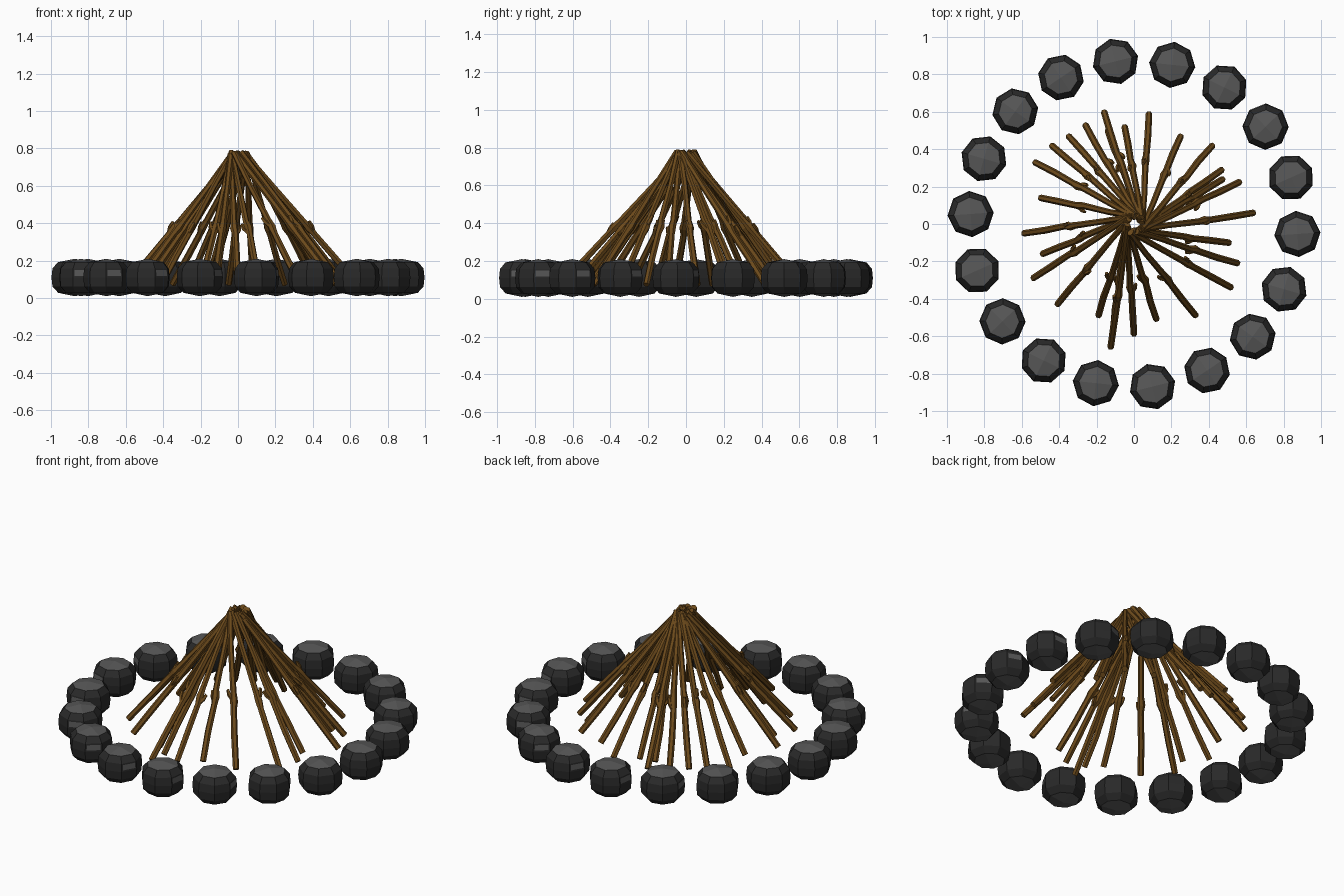
import bpy, bmesh, math, random
from mathutils import Vector

if "Cube" in bpy.data.objects:
    bpy.data.objects.remove(bpy.data.objects["Cube"])

random.seed(4)


def material(name, rgb):
    m = bpy.data.materials.new(name)
    m.diffuse_color = (*rgb, 1)
    m.use_nodes = True
    m.node_tree.nodes["Principled BSDF"].inputs["Base Color"].default_value = m.diffuse_color
    return m


DARK = material("dark_stone", (0.022, 0.022, 0.022))
LIGHT = material("light_stone", (0.095, 0.095, 0.095))
WOOD = material("brown_wood", (0.150, 0.068, 0.011))


def add_object(name, bm, mats):
    bmesh.ops.recalc_face_normals(bm, faces=bm.faces[:])
    me = bpy.data.meshes.new(name)
    bm.to_mesh(me)
    bm.free()
    for m in mats:
        me.materials.append(m)
    ob = bpy.data.objects.new(name, me)
    bpy.context.collection.objects.link(ob)
    return ob


# Ring stone: eight-sided rounded block with pale caps and a pale chip
def stone_mesh():
    bm = bmesh.new()
    rings = []
    for r, z in ((0.088, -0.082), (0.119, -0.048), (0.124, 0.0), (0.119, 0.048), (0.090, 0.082)):
        ring = []
        for i in range(8):
            a = math.radians(7.5 + 45 * i)
            ring.append(bm.verts.new((r * math.cos(a), r * math.sin(a), z)))
        rings.append(ring)
    chip = None
    for k in range(4):
        for i in range(8):
            j = (i + 1) % 8
            f = bm.faces.new((rings[k][i], rings[k][j], rings[k + 1][j], rings[k + 1][i]))
            if k == 2 and i == 1:
                chip = f
    # Caps of four quads around a slightly raised centre
    for ring, z in ((rings[0], -0.1), (rings[-1], 0.1)):
        c = bm.verts.new((0, 0, z))
        for i in range(0, 8, 2):
            f = bm.faces.new((c, ring[i], ring[i + 1], ring[(i + 2) % 8]))
            f.material_index = 1
    bm.normal_update()
    bmesh.ops.inset_individual(bm, faces=[chip], thickness=0.012)
    chip.material_index = 1
    return bm


for i in range(18):
    a = math.radians(96.5 - 20 * i)
    ob = add_object("ring_stone", stone_mesh(), (DARK, LIGHT))
    ob.location = (0.875 * math.cos(a), 0.875 * math.sin(a), 0.11)
    ob.rotation_euler = (0, 0, a)


# Tapered six-sided rod through a list of (point, radius)
def rod(bm, stations, sides=6):
    axis = (stations[-1][0] - stations[0][0]).normalized()
    u = axis.cross(Vector((0, 0, 1))).normalized()
    v = axis.cross(u)
    prev = None
    for n, (p, r) in enumerate(stations):
        ring = []
        for i in range(sides):
            a = math.tau * i / sides
            ring.append(bm.verts.new(p + r * (math.cos(a) * u + math.sin(a) * v)))
        if prev:
            for i in range(sides):
                j = (i + 1) % sides
                bm.faces.new((prev[i], prev[j], ring[j], ring[i]))
        if n in (0, len(stations) - 1):
            bm.faces.new(ring)
        prev = ring


# Foot positions of the sticks, seen from above
FEET = ((-.16, .60), (-.26, .53), (-.35, .47), (-.53, .33), (-.50, .14), (-.59, -.05),
        (-.54, -.29), (-.49, -.16), (-.41, -.43), (-.19, -.49), (-.125, -.66), (-.11, -.56),
        (0, -.59), (.12, -.51), (.33, -.49), (.52, -.34), (.555, -.21), (.51, -.10),
        (.64, .06), (.565, .225), (.47, .29), (.475, .24), (.42, .42), (.25, .47),
        (.08, .59), (-.05, .52), (-.14, .50), (-.44, .42))

for x, y in FEET:
    a = math.atan2(y, x)
    out = Vector((math.cos(a), math.sin(a), 0))
    side = Vector((math.sin(a), -math.cos(a), 0))
    # Tips swirl around a small open hole at the apex
    foot = Vector((x, y, 0.075))
    tip = out * random.uniform(0.0, 0.03) + side * random.uniform(0.032, 0.05)
    tip.z = random.uniform(0.765, 0.782)
    axis = (tip - foot).normalized()
    bm = bmesh.new()
    stations = []
    for t, r in ((0, .0175), (.2, .0185), (.38, .0175), (.43, .022), (.48, .0175), (.75, .016), (1, .0165)):
        wobble = 0 if t in (0, 1) else random.uniform(-0.004, 0.004)
        stations.append((foot.lerp(tip, t) + side * wobble, r))
    rod(bm, stations)
    # Short broken twig growing off the stick
    up = side.cross(axis)
    if up.z < 0:
        up = -up
    roll = random.uniform(-2.0, 2.0)
    grow = math.cos(roll) * up + math.sin(roll) * side
    base = foot.lerp(tip, random.uniform(0.36, 0.44))
    rod(bm, [(base, .013), (base + axis * .035 + grow * .022, .012),
             (base + axis * .065 + grow * .029, .009)], 5)
    add_object("stick", bm, (WOOD,))
